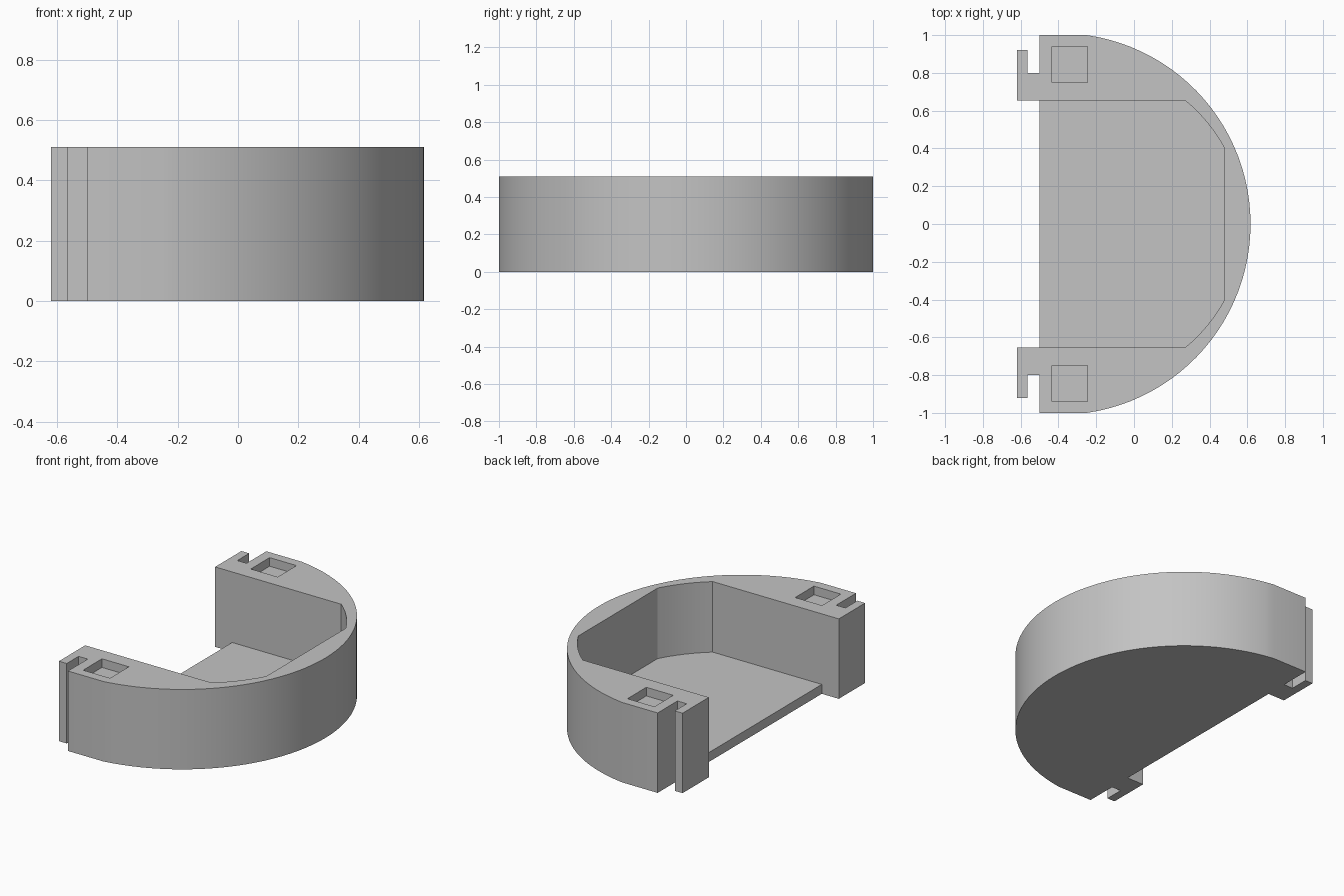
import bpy
import bmesh
from math import atan2, cos, sin, radians, hypot

HEIGHT = 0.51
FLOOR = 0.06

if "Cube" in bpy.data.objects:
    bpy.data.objects.remove(bpy.data.objects["Cube"])

grey = bpy.data.materials.new("plain grey")
grey.use_nodes = True
grey.diffuse_color = (0.55, 0.55, 0.55, 1)
grey.node_tree.nodes["Principled BSDF"].inputs["Base Color"].default_value = grey.diffuse_color


def prism(name, outline, z0, z1):
    """Extrude a closed outline from z0 up to z1."""
    bm = bmesh.new()
    base = bm.faces.new([bm.verts.new((x, y, z0)) for x, y in outline])
    top = bmesh.ops.extrude_face_region(bm, geom=[base])["geom"]
    verts = [v for v in top if isinstance(v, bmesh.types.BMVert)]
    bmesh.ops.translate(bm, vec=(0, 0, z1 - z0), verts=verts)
    bmesh.ops.recalc_face_normals(bm, faces=bm.faces)
    mesh = bpy.data.meshes.new(name)
    bm.to_mesh(mesh)
    bm.free()
    mesh.materials.append(grey)
    obj = bpy.data.objects.new(name, mesh)
    bpy.context.collection.objects.link(obj)
    return obj


def mirrored(half):
    """Complete a half outline (y > 0) with its mirror image."""
    return half + [(x, -y) for x, y in reversed(half) if y > 1e-6]


def cut(target, cutter):
    bpy.context.view_layer.objects.active = target
    mod = target.modifiers.new("cut", "BOOLEAN")
    mod.operation = "DIFFERENCE"
    mod.solver = "EXACT"
    mod.object = cutter
    bpy.ops.object.modifier_apply(modifier=mod.name)
    bpy.data.objects.remove(cutter)


# Outer shell: hooked end, short straight side, then a round arc to the nose
hook = [(-0.62, 0.655), (-0.62, 0.92), (-0.565, 0.92), (-0.565, 0.80),
        (-0.5, 0.80), (-0.5, 1.0)]
centre, radius = -0.393, 1.01
start = atan2(1.0, -0.25 - centre)
steps = 24
arc = [(centre + radius * cos(start * (1 - i / steps)),
        radius * sin(start * (1 - i / steps))) for i in range(steps + 1)]
arc[0] = (-0.25, 1.0)
notch = [(-0.5, 0.655)]
body = prism("tray_body", mirrored(notch + hook + arc), 0, HEIGHT)

# Cavity with slightly bowed corners, open towards the back edge
a, b = (0.27, 0.655), (0.48, 0.40)
dx, dy = b[0] - a[0], b[1] - a[1]
length = hypot(dx, dy)
corner = []
for i in range(7):
    t = i / 6
    bow = 0.016 * 4 * t * (1 - t) / length
    corner.append((a[0] + dx * t - dy * bow, a[1] + dy * t + dx * bow))
cut(body, prism("cavity_cutter", mirrored([(-0.8, 0.655)] + corner), FLOOR, HEIGHT + 0.1))

# Shallow square sockets in the top of both ends
for side in (1, -1):
    socket = [(x, side * y) for x, y in
              ((-0.435, 0.75), (-0.245, 0.75), (-0.245, 0.94), (-0.435, 0.94))]
    cut(body, prism("socket_cutter", socket, HEIGHT - 0.055, HEIGHT + 0.1))

# Smooth the curved wall, keep all corners crisp
bpy.ops.object.select_all(action="DESELECT")
body.select_set(True)
bpy.context.view_layer.objects.active = body
bpy.ops.object.shade_smooth_by_angle(angle=radians(22))
